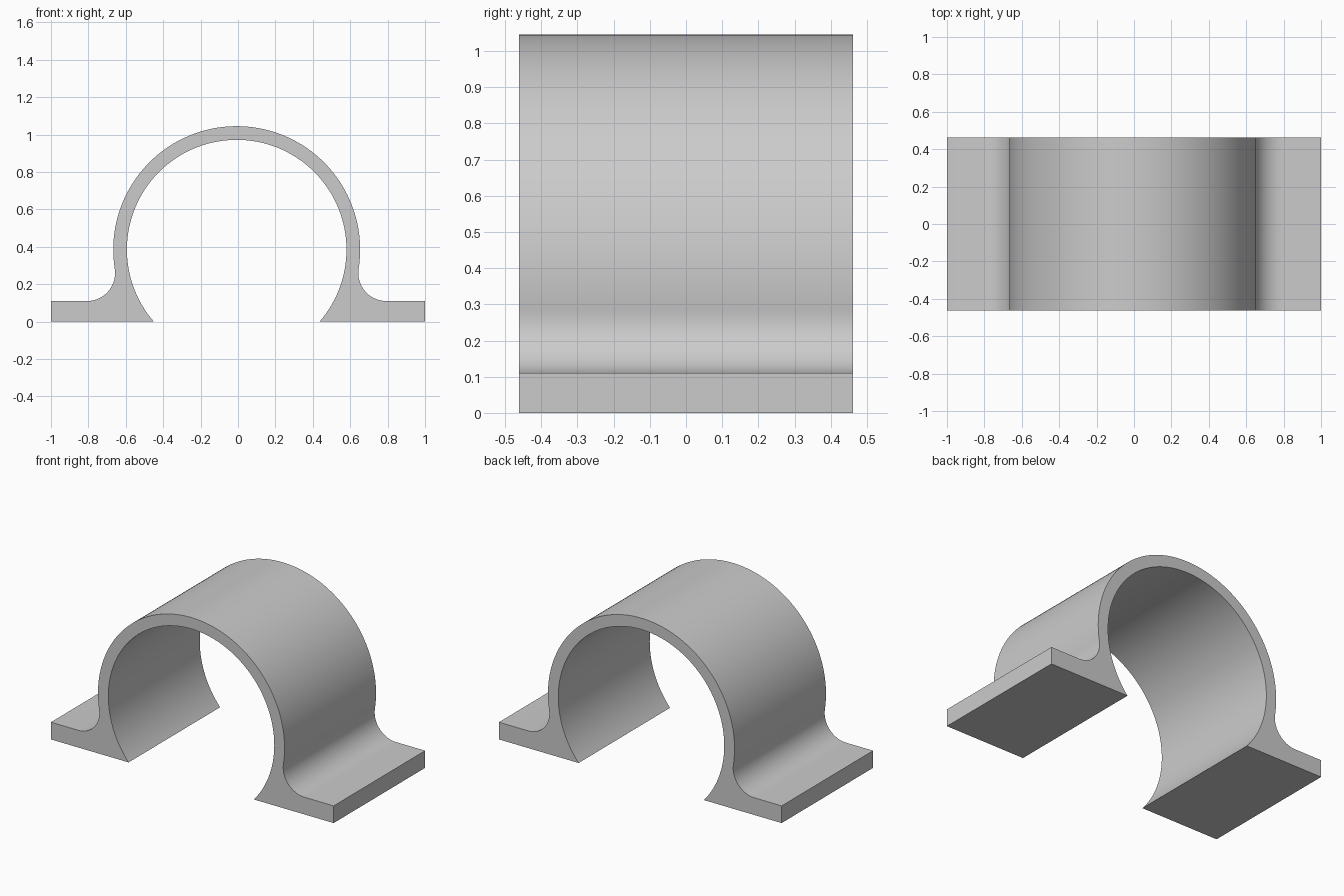
import bpy, bmesh, math

if "Cube" in bpy.data.objects:
    bpy.data.objects.remove(bpy.data.objects["Cube"])

CX, CZ = -0.007, 0.385          # bore centre
R_OUT, R_IN = 0.66, 0.587       # strap radii
T, R_FIL, HALF = 0.11, 0.15, 0.462  # flange thickness, fillet radius, half depth


def arc(cx, cz, r, a0, a1, n):
    return [(cx + r * math.cos(a0 + (a1 - a0) * i / n),
             cz + r * math.sin(a0 + (a1 - a0) * i / n)) for i in range(n + 1)]


# Fillet centre, tangent to the flange top and the outer arc
fz = T + R_FIL
fx = math.sqrt((R_OUT + R_FIL) ** 2 - (CZ - fz) ** 2)
a_out = math.atan2(fz - CZ, fx)
a_in = -math.asin(CZ / R_IN)

# Closed clamp profile: right flange, fillet, strap, fillet, left flange, bore
right = [(1, 0), (1, T)]
right += arc(CX + fx, fz, R_FIL, -math.pi / 2, a_out - math.pi, 16)
strap = arc(CX, CZ, R_OUT, a_out, math.pi - a_out, 96)[1:-1]
left = arc(CX - fx, fz, R_FIL, -a_out, -math.pi / 2, 16) + [(-1, T), (-1, 0)]
bore = arc(CX, CZ, R_IN, math.pi - a_in, a_in, 96)
profile = right + strap + left + bore

# Extrude the profile along the depth
bm = bmesh.new()
face = bm.faces.new([bm.verts.new((x, -HALF, z)) for x, z in profile])
ext = bmesh.ops.extrude_face_region(bm, geom=[face])
bmesh.ops.translate(bm, vec=(0, 2 * HALF, 0),
                    verts=[g for g in ext["geom"] if isinstance(g, bmesh.types.BMVert)])
bmesh.ops.recalc_face_normals(bm, faces=bm.faces)
mesh = bpy.data.meshes.new("pipe_clamp")
bm.to_mesh(mesh)
bm.free()

clamp = bpy.data.objects.new("pipe_clamp", mesh)
bpy.context.collection.objects.link(clamp)
grey = bpy.data.materials.new("plain grey")
grey.diffuse_color = (0.6, 0.6, 0.6, 1)
grey.use_nodes = True
grey.node_tree.nodes["Principled BSDF"].inputs["Base Color"].default_value = grey.diffuse_color
mesh.materials.append(grey)

# Smooth curves, sharp corners
bpy.context.view_layer.objects.active = clamp
clamp.select_set(True)
bpy.ops.object.shade_smooth_by_angle(angle=math.radians(30))
